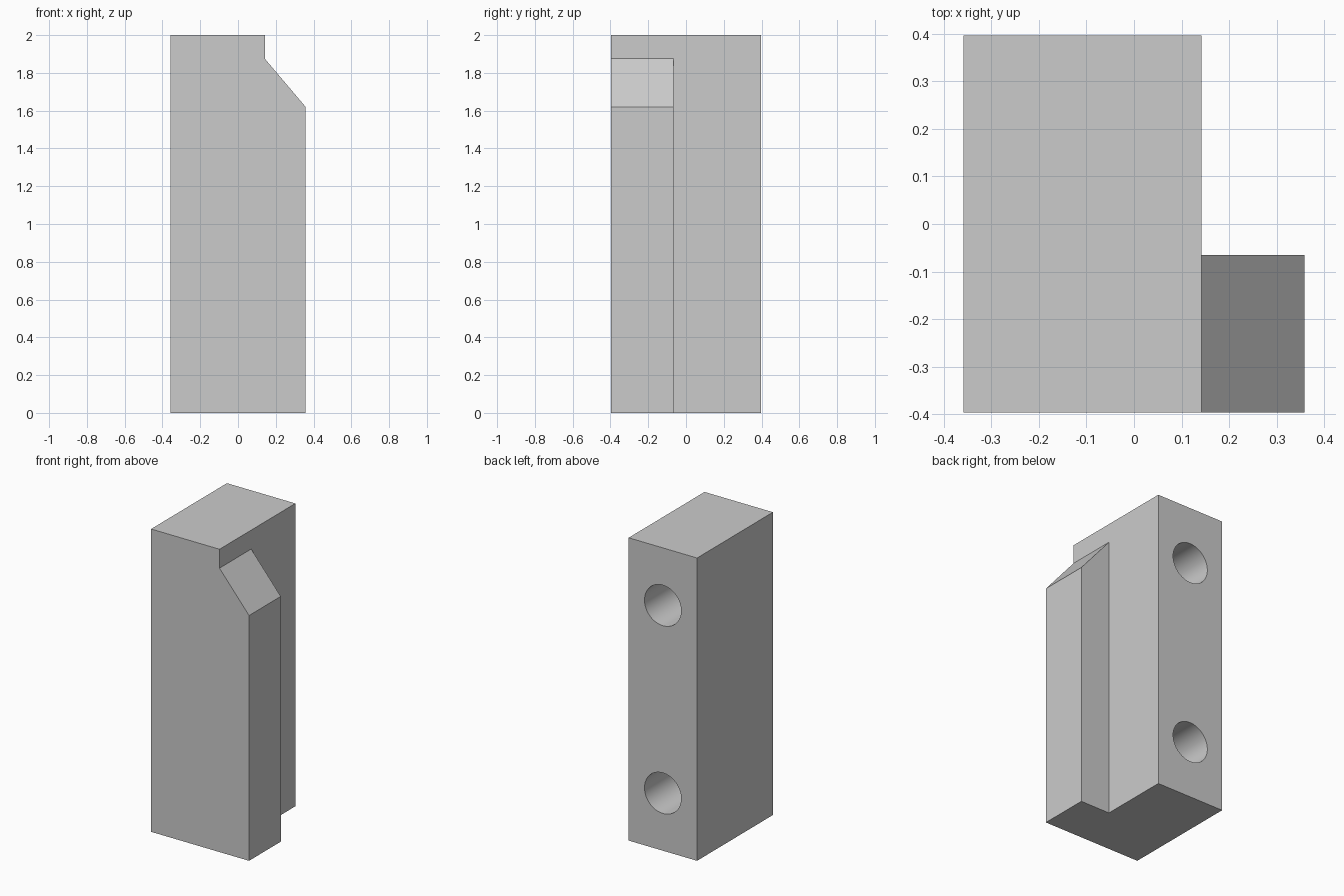
import bpy
import bmesh

cube = bpy.data.objects.get("Cube")
if cube:
    bpy.data.objects.remove(cube, do_unlink=True)

grey = bpy.data.materials.new("plain grey")
grey.use_nodes = True
colour = (0.6, 0.6, 0.6, 1)
grey.diffuse_color = colour
grey.node_tree.nodes["Principled BSDF"].inputs["Base Color"].default_value = colour

LEFT, STEP, RIGHT = -0.358, 0.142, 0.358
FRONT, RIB_BACK, BACK = -0.396, -0.065, 0.396
HOLE_RADIUS, HOLE_DEPTH = 0.134, 0.5


def finish(name, bm):
    bmesh.ops.recalc_face_normals(bm, faces=bm.faces)
    mesh = bpy.data.meshes.new(name)
    bm.to_mesh(mesh)
    bm.free()
    mesh.materials.append(grey)
    obj = bpy.data.objects.new(name, mesh)
    bpy.context.collection.objects.link(obj)
    return obj


def extrude_profile(name, points, y0, y1):
    """Extrude an x-z outline along y."""
    bm = bmesh.new()
    face = bm.faces.new([bm.verts.new((x, y0, z)) for x, z in points])
    out = bmesh.ops.extrude_face_region(bm, geom=[face])
    verts = [v for v in out["geom"] if isinstance(v, bmesh.types.BMVert)]
    bmesh.ops.translate(bm, verts=verts, vec=(0, y1 - y0, 0))
    return finish(name, bm)


def apply_boolean(obj, other, operation):
    mod = obj.modifiers.new(operation.title(), "BOOLEAN")
    mod.operation = operation
    mod.solver = "EXACT"
    mod.object = other
    bpy.context.view_layer.objects.active = obj
    bpy.ops.object.modifier_apply(modifier=mod.name)
    bpy.data.objects.remove(other, do_unlink=True)


# Main block
block = extrude_profile("block", [(LEFT, 0), (STEP, 0), (STEP, 2), (LEFT, 2)], FRONT, BACK)

# Side rib with a sloping top, flush with the front and base
rib = extrude_profile("side_rib", [(STEP - 0.1, 0), (RIGHT, 0), (RIGHT, 1.62),
                                   (STEP, 1.875), (STEP - 0.1, 1.875)], FRONT, RIB_BACK)
apply_boolean(block, rib, "UNION")

# Two blind round holes in the back
for z in (0.38, 1.62):
    bpy.ops.mesh.primitive_cylinder_add(
        vertices=64, radius=HOLE_RADIUS, depth=2 * HOLE_DEPTH,
        location=((LEFT + STEP) / 2, BACK, z), rotation=(1.570796, 0, 0))
    cutter = bpy.context.object
    cutter.name = "hole_cutter"
    cutter.hide_render = True
    cutter.data.materials.append(grey)
    apply_boolean(block, cutter, "DIFFERENCE")

# Smooth hole walls, sharp block edges
bpy.ops.object.select_all(action="DESELECT")
block.select_set(True)
bpy.context.view_layer.objects.active = block
bpy.ops.object.shade_smooth_by_angle(angle=0.5)
